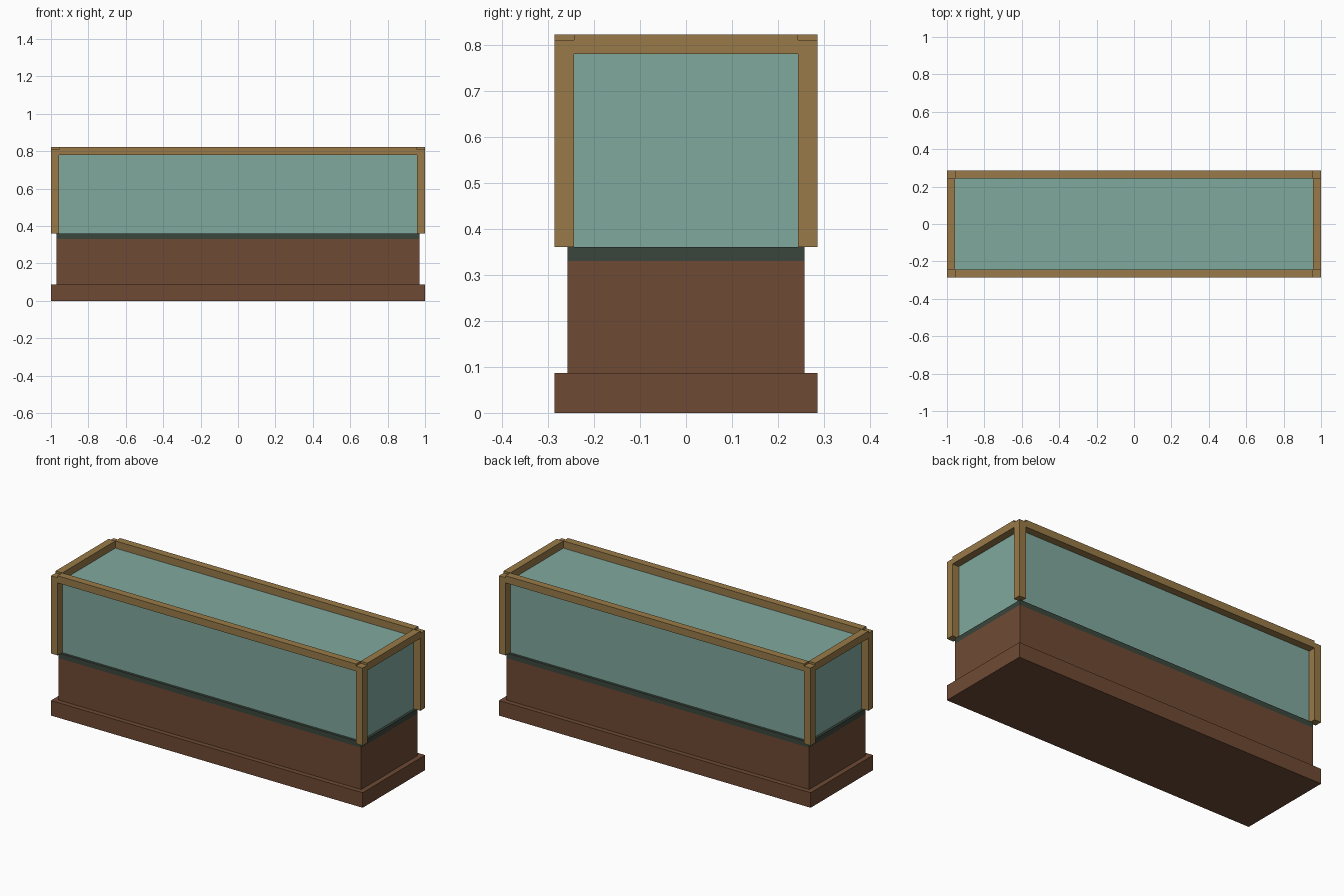
import bpy
import bmesh
from mathutils import Vector

cube = bpy.data.objects.get("Cube")
if cube:
    bpy.data.objects.remove(cube, do_unlink=True)


def material(name, rgb):
    """Flat material from 8-bit sRGB values, stored as linear."""
    linear = [((c / 255 + 0.055) / 1.055) ** 2.4 for c in rgb]
    mat = bpy.data.materials.new(name)
    mat.use_nodes = True
    mat.diffuse_color = (*linear, 1)
    bsdf = mat.node_tree.nodes["Principled BSDF"]
    bsdf.inputs["Base Color"].default_value = (*linear, 1)
    bsdf.inputs["Roughness"].default_value = 0.6
    return mat


def box(name, low, high, mat):
    """Axis-aligned box between two corners."""
    low, high = Vector(low), Vector(high)
    bm = bmesh.new()
    bmesh.ops.create_cube(bm, size=1)
    bmesh.ops.scale(bm, vec=high - low, verts=bm.verts)
    mesh = bpy.data.meshes.new(name)
    bm.to_mesh(mesh)
    bm.free()
    mesh.materials.append(mat)
    obj = bpy.data.objects.new(name, mesh)
    obj.location = (low + high) / 2
    bpy.context.collection.objects.link(obj)
    return obj


wood = material("dark wood", (110, 74, 52))
trim = material("brass trim", (153, 122, 72))
glass = material("green glass", (128, 169, 158))
felt = material("dark green felt", (58, 70, 60))

# Outer and inner half sizes of the frame, and the main heights
OX, OY = 1.0, 0.286
IX, IY = 0.957, 0.243
BX, BY = 0.971, 0.258
PLINTH, BODY, DECK, PANE, POST, TOP = 0.087, 0.33, 0.36, 0.78, 0.81, 0.822

# Wooden stand and display deck
box("plinth", (-OX, -OY, 0), (OX, OY, PLINTH), wood)
box("cabinet_body", (-BX, -BY, PLINTH), (BX, BY, BODY), wood)
box("display_deck", (-BX, -BY, BODY), (BX, BY, DECK), felt)

# Glass case, flush with the inner side of the frame
box("glass_case", (-IX, -IY, DECK), (IX, IY, PANE), glass)

# Corner posts, slightly lower than the rails so the corners are notched
for sx, side in ((-1, "right"), (1, "left")):
    for sy, end in ((-1, "front"), (1, "back")):
        xs = sorted((sx * IX, sx * OX))
        ys = sorted((sy * IY, sy * OY))
        box(f"{end}_{side}_post", (xs[0], ys[0], DECK), (xs[1], ys[1], POST), trim)

# Long top rails
for sy, end in ((-1, "front"), (1, "back")):
    ys = sorted((sy * IY, sy * OY))
    box(f"{end}_top_rail", (-IX, ys[0], PANE), (IX, ys[1], TOP), trim)

# Short top rails
for sx, side in ((-1, "right"), (1, "left")):
    xs = sorted((sx * IX, sx * OX))
    box(f"{side}_top_rail", (xs[0], -IY, PANE), (xs[1], IY, TOP), trim)
